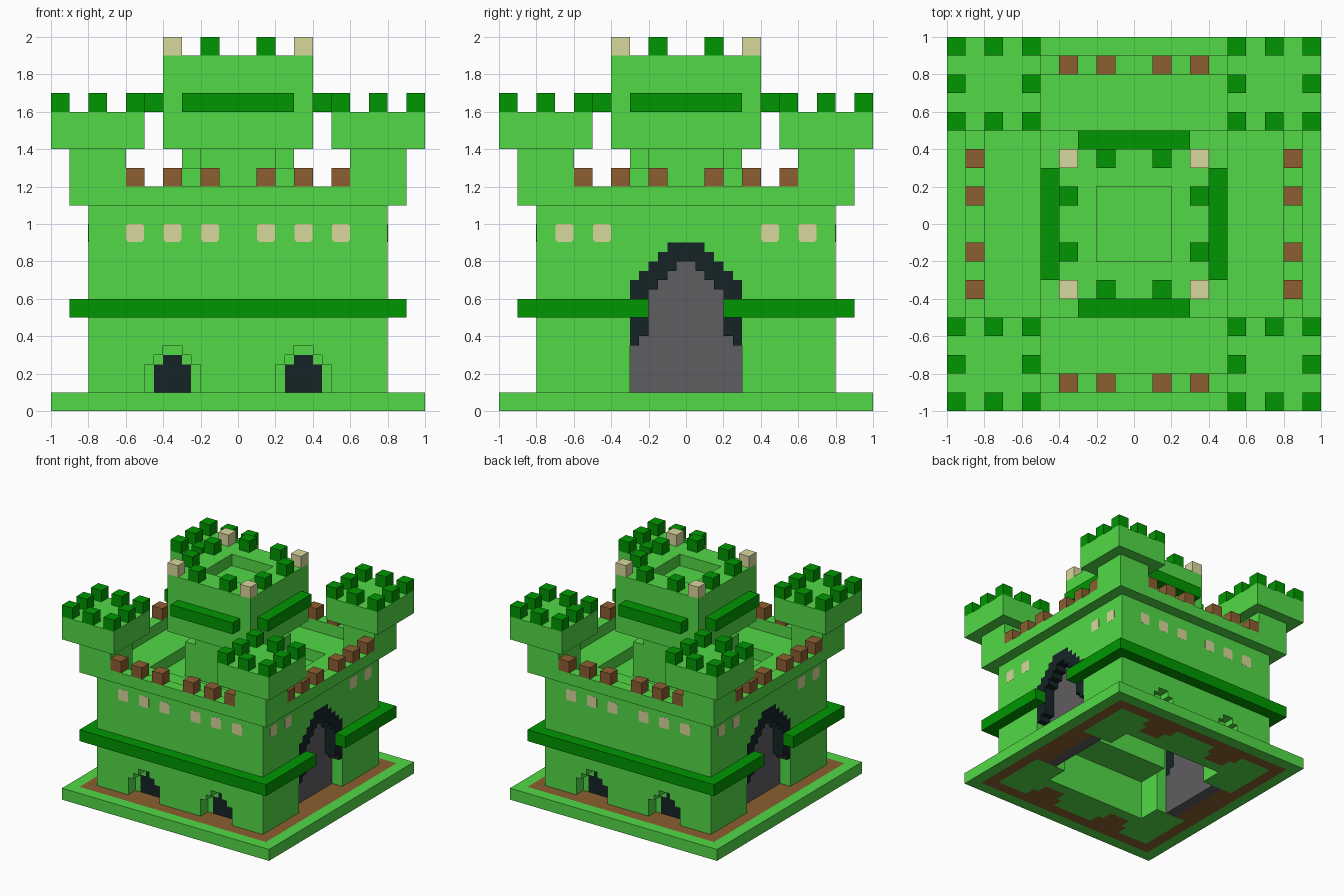
import bpy, bmesh

old = bpy.data.objects.get("Cube")
if old:
    bpy.data.objects.remove(old, do_unlink=True)


def material(name, rgb):
    lin = [((c / 255 + 0.055) / 1.055) ** 2.4 if c > 10 else c / 255 / 12.92 for c in rgb] + [1.0]
    m = bpy.data.materials.new(name)
    m.use_nodes = True
    m.diffuse_color = lin
    m.node_tree.nodes["Principled BSDF"].inputs["Base Color"].default_value = lin
    return m


GREEN = material("leaf green", (82, 217, 70))
DARK = material("dark green", (0, 150, 0))
BROWN = material("earth brown", (140, 95, 48))
BEIGE = material("beige", (217, 215, 156))
BLACK = material("charcoal", (22, 36, 38))
GREY = material("stone grey", (95, 93, 97))


def finish(name, bm, mat):
    bmesh.ops.recalc_face_normals(bm, faces=bm.faces)
    me = bpy.data.meshes.new(name)
    bm.to_mesh(me)
    bm.free()
    me.materials.append(mat)
    ob = bpy.data.objects.new(name, me)
    bpy.context.collection.objects.link(ob)
    return ob


def boxes(name, mat, items):
    """One object from (x0, x1, y0, y1, z0, z1) blocks."""
    bm = bmesh.new()
    for x0, x1, y0, y1, z0, z1 in items:
        for v in bmesh.ops.create_cube(bm, size=1)["verts"]:
            v.co.x = x1 if v.co.x > 0 else x0
            v.co.y = y1 if v.co.y > 0 else y0
            v.co.z = z1 if v.co.z > 0 else z0
    return finish(name, bm, mat)


def panel(name, mat, pts, axis, d0, d1):
    """Extrude an outline of (side, height) points along x or y."""
    bm = bmesh.new()
    vs = [bm.verts.new((u, d0, z) if axis == "y" else (d0, u, z)) for u, z in pts]
    f = bm.faces.new(vs)
    ext = bmesh.ops.extrude_face_region(bm, geom=[f])["geom"]
    off = (0, d1 - d0, 0) if axis == "y" else (d1 - d0, 0, 0)
    bmesh.ops.translate(bm, vec=off, verts=[g for g in ext if isinstance(g, bmesh.types.BMVert)])
    return finish(name, bm, mat)


def mirrored(half):
    return half + [(-u, z) for u, z in reversed(half)]


def stair(u, z, n):
    """Stepped arch side: starts at (u, z) and climbs inward n steps."""
    pts = [(u, z)]
    for i in range(n):
        u = round(u - 0.05, 3)
        pts += [(u, z), (u, round(z + 0.05, 3))]
        z = round(z + 0.05, 3)
    return pts


def ring(o, i, z0, z1):
    return [(-o, o, i, o, z0, z1), (-o, o, -o, -i, z0, z1),
            (i, o, -i, i, z0, z1), (-o, -i, -i, i, z0, z1)]


def both(a, b, s):
    return (a, b) if s > 0 else (-b, -a)


def cube(x, y, z):
    return (x - .05, x + .05, y - .05, y + .05, z, z + .1)


S = (-1, 1)
CORNERS = [(sx, sy) for sx in S for sy in S]

# Base plate with earth border, running into the door and gate recesses
boxes("base_rim", GREEN, ring(1, .9, 0, .1))
boxes("base_earth", BROWN, ring(.9, .8, 0, .1))
boxes("door_earth", BROWN,
      [(*both(.2, .5, sx), *both(.7, .8, sy), 0, .1) for sx, sy in CORNERS] +
      [(*both(.25, .45, sx), *both(.6, .7, sy), 0, .1) for sx, sy in CORNERS])
boxes("gate_earth", BROWN, [(*both(.7, .8, s), -.3, .3, 0, .1) for s in S])

# Front and back walls with recessed doors
wall = [(.8, 1.1), (.8, 0)]
outer_door = [(.5, 0), (.5, .25), (.45, .25), (.45, .3), (.4, .3), (.4, .35),
              (.3, .35), (.3, .3), (.25, .3), (.25, .25), (.2, .25), (.2, 0)]
inner_door = [(.45, 0), (.45, .25), (.4, .25), (.4, .3),
              (.3, .3), (.3, .25), (.25, .25), (.25, 0)]
for s, side in ((-1, "front"), (1, "back")):
    panel(side + "_wall", GREEN, mirrored(wall + outer_door), "y", .8 * s, .7 * s)
    panel(side + "_door_frames", GREEN, mirrored(wall + inner_door), "y", .7 * s, .6 * s)
    panel(side + "_wall_lining", GREEN, mirrored(wall), "y", .6 * s, .5 * s)
    for t, hand in ((-1, "right"), (1, "left")):
        panel(f"{side}_{hand}_door", BLACK, [(u * t, max(z, .1)) for u, z in inner_door],
              "y", .7 * s, .6 * s)

# Side walls with the large arched gates
arch_out = [(.3, .35)] + stair(.3, .7, 4)
arch_in = [(.25, .35), (.25, .4), (.2, .4)] + stair(.2, .65, 3)
for s, side in ((-1, "right"), (1, "left")):
    panel(side + "_wall", GREEN, mirrored([(.5, 1.1), (.5, 0), (.3, 0)] + arch_out),
          "x", .8 * s, .5 * s)
    panel(side + "_gate_arch", BLACK,
          arch_out + [(-u, z) for u, z in reversed(arch_out)] +
          [(-u, z) for u, z in arch_in] + arch_in[::-1], "x", .8 * s, .6 * s)
    panel(side + "_gate_door", GREY, mirrored([(.3, 0), (.3, .35)] + arch_in),
          "x", .7 * s, .6 * s)

# Interior: low side aisles, high central passage, courtyard floor
boxes("aisle_ceiling", GREEN, [(-.5, .5, *both(.2, .5, s), .35, .9) for s in S])
boxes("courtyard_floor", GREEN, [(-.5, .5, -.5, .5, .9, 1.0)])

# Dark belt around the walls, broken at the gates
boxes("belt", DARK,
      [(-.9, .9, *both(.8, .9, s), .5, .6) for s in S] +
      [(*both(.8, .9, sx), *both(.2, .8, sy), .5, .6) for sx, sy in CORNERS])

# Windows as thin clipped plates
H, C = .048, .037
shape = [(-H, -C), (-C, -H), (C, -H), (H, -C), (H, C), (C, H), (-C, H), (-H, C)]
for s in S:
    for t in S:
        for k, u in enumerate((.15, .35, .55)):
            panel(f"window_y_{s}_{t}_{k}", BEIGE, [(u * t + a, .953 + b) for a, b in shape],
                  "y", .798 * s, .8007 * s)
        for k, u in enumerate((.45, .65)):
            panel(f"window_x_{s}_{t}_{k}", BEIGE, [(u * t + a, .953 + b) for a, b in shape],
                  "x", .798 * s, .8007 * s)

# Parapet and its brown merlons
boxes("parapet", GREEN, ring(.9, .8, 1.1, 1.2))
spots = [u * s for u in (.15, .35, .55) for s in S]
boxes("parapet_merlons", BROWN,
      [cube(u, .85 * s, 1.2) for u in spots for s in S] +
      [cube(.85 * s, u, 1.2) for u in spots for s in S])

# Corner towers
boxes("tower_shafts", GREEN,
      [(*both(.6, .9, sx), *both(.6, .9, sy), 1.1, 1.4) for sx, sy in CORNERS])
boxes("tower_heads", GREEN,
      [(*both(.5, 1, sx), *both(.5, 1, sy), 1.4, 1.6) for sx, sy in CORNERS])
grid = (.55, .75, .95)
boxes("tower_merlons", DARK,
      [cube(a * sx, b * sy, 1.6) for sx, sy in CORNERS for a in grid for b in grid
       if (a, b) != (.75, .75)])

# Central keep with notched shaft and sunken roof
boxes("keep_shaft", GREEN, [(-.3, .3, -.3, .3, 1.0, 1.3), (-.2, .2, -.3, .3, 1.3, 1.4),
                            (.2, .3, -.2, .2, 1.3, 1.4), (-.3, -.2, -.2, .2, 1.3, 1.4)])
boxes("keep_body", GREEN, [(-.4, .4, -.4, .4, 1.4, 1.8)])
boxes("keep_roof_edge", GREEN, ring(.4, .2, 1.8, 1.9))
boxes("keep_belt", DARK,
      [(-.3, .3, *both(.4, .5, s), 1.6, 1.7) for s in S] +
      [(*both(.4, .5, s), -.3, .3, 1.6, 1.7) for s in S])
boxes("keep_merlons", DARK,
      [cube(.15 * sx, .35 * sy, 1.9) for sx, sy in CORNERS] +
      [cube(.35 * sx, .15 * sy, 1.9) for sx, sy in CORNERS])
boxes("keep_corner_merlons", BEIGE, [cube(.35 * sx, .35 * sy, 1.9) for sx, sy in CORNERS])
